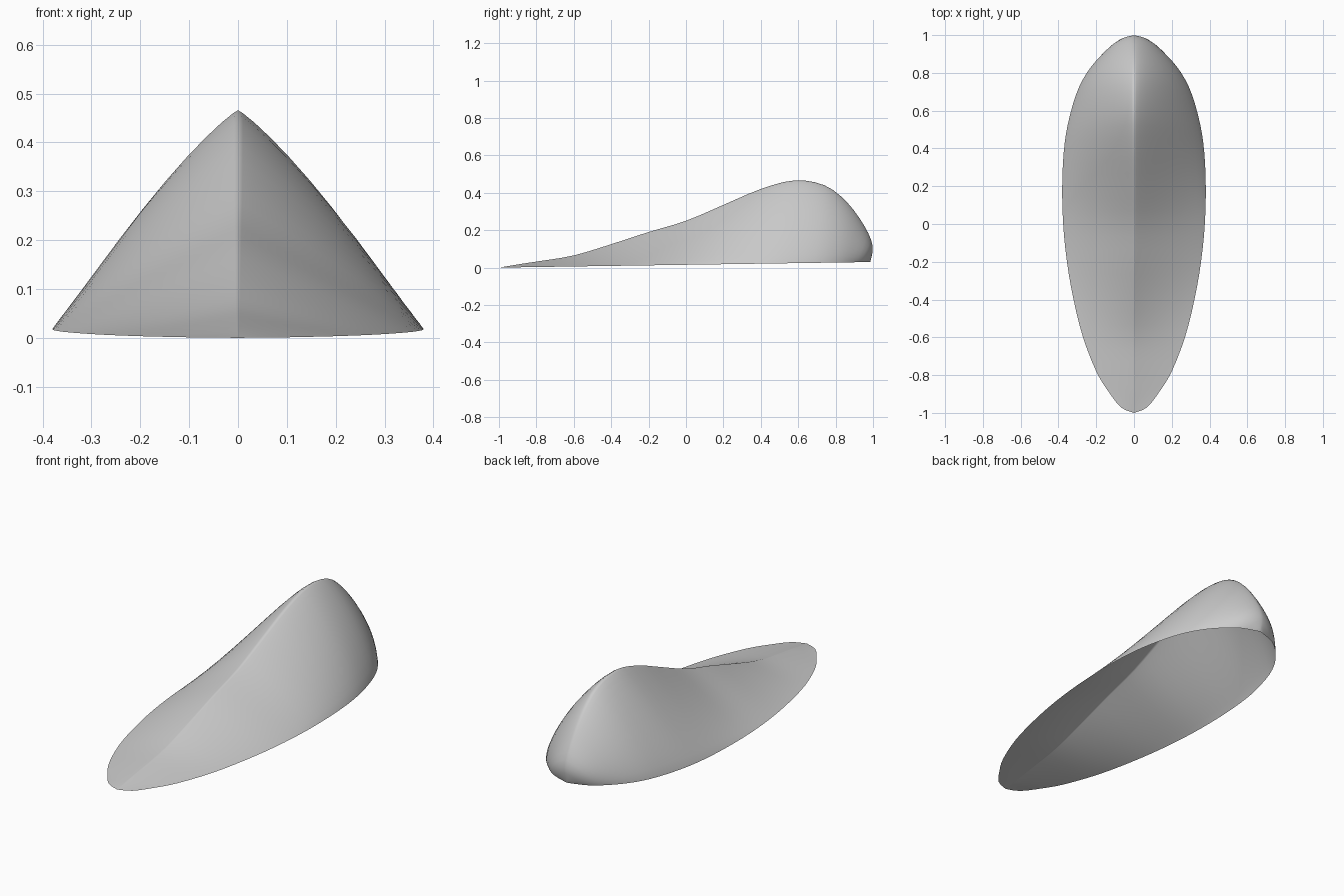
import bpy
import bmesh
import math

cube = bpy.data.objects.get("Cube")
if cube:
    bpy.data.objects.remove(cube, do_unlink=True)

SIDE_STEPS = 12    # faces from rim to ridge on each side
SUBSTEPS = 3       # sections between two stations

# Stations from toe to heel: rim half width, rim y, ridge y, ridge z, roundness
stations = [
    (0.00, -1.00, -1.00, 0.00, 1.0),
    (0.07, -0.97, -0.97, 0.005, 1.0),
    (0.14, -0.88, -0.88, 0.02, 1.0),
    (0.20, -0.78, -0.78, 0.035, 1.0),
    (0.27, -0.60, -0.60, 0.065, 1.0),
    (0.32, -0.40, -0.40, 0.125, 1.0),
    (0.355, -0.20, -0.20, 0.19, 1.02),
    (0.375, 0.00, 0.00, 0.25, 1.05),
    (0.38, 0.20, 0.20, 0.335, 1.1),
    (0.372, 0.38, 0.40, 0.42, 1.13),
    (0.35, 0.53, 0.58, 0.466, 1.16),
    (0.305, 0.69, 0.74, 0.44, 1.22),
    (0.25, 0.80, 0.86, 0.35, 1.3),
    (0.18, 0.885, 0.955, 0.22, 1.4),
    (0.10, 0.95, 0.998, 0.115, 1.6),
    (0.00, 0.985, 0.985, 0.03, 1.6),
]


def spline(a, b, c, d, t):
    """Smooth blend from b to c."""
    return 0.5 * (2*b + (c - a)*t + (2*a - 5*b + 4*c - d)*t*t
                  + (3*b - a - 3*c + d)*t**3)


def refine(rows):
    result = []
    last = len(rows) - 1
    for i in range(last):
        group = (rows[max(i - 1, 0)], rows[i], rows[i + 1], rows[min(i + 2, last)])
        for s in range(SUBSTEPS):
            result.append([spline(*values, s / SUBSTEPS) for values in zip(*group)])
    return result + [rows[last]]


def section(width, rim_y, ridge_y, ridge_z, power):
    """Softly peaked arch from one rim point over the ridge to the other."""
    rim_z = 0.015 * (rim_y + 1)
    arch = max(ridge_z - rim_z, 0)
    points = []
    for i in range(-SIDE_STEPS, SIDE_STEPS + 1):
        angle = abs(i) / SIDE_STEPS * math.pi / 2
        across = math.sin(angle) ** (2 / power)
        up = max(math.cos(angle), 0) ** (2 / power)
        x = math.copysign(max(width, 0) * across, i)
        points.append((x, rim_y + (ridge_y - rim_y) * up, rim_z + arch * up))
    return points


# Open shell lofted through the sections
bm = bmesh.new()
rows = [[bm.verts.new(p) for p in section(*row)] for row in refine(stations)]
for near, far in zip(rows, rows[1:]):
    for i in range(len(near) - 1):
        bm.faces.new((near[i], near[i + 1], far[i + 1], far[i]))
bmesh.ops.remove_doubles(bm, verts=bm.verts, dist=0.0005)
for face in bm.faces:
    face.smooth = True

mesh = bpy.data.meshes.new("shell")
bm.to_mesh(mesh)
bm.free()
shell = bpy.data.objects.new("shell", mesh)
bpy.context.collection.objects.link(shell)

# Plain grey finish
grey = bpy.data.materials.new("plain grey")
grey.use_nodes = True
colour = (0.6, 0.6, 0.6, 1)
grey.diffuse_color = colour
grey.node_tree.nodes["Principled BSDF"].inputs["Base Color"].default_value = colour
mesh.materials.append(grey)
